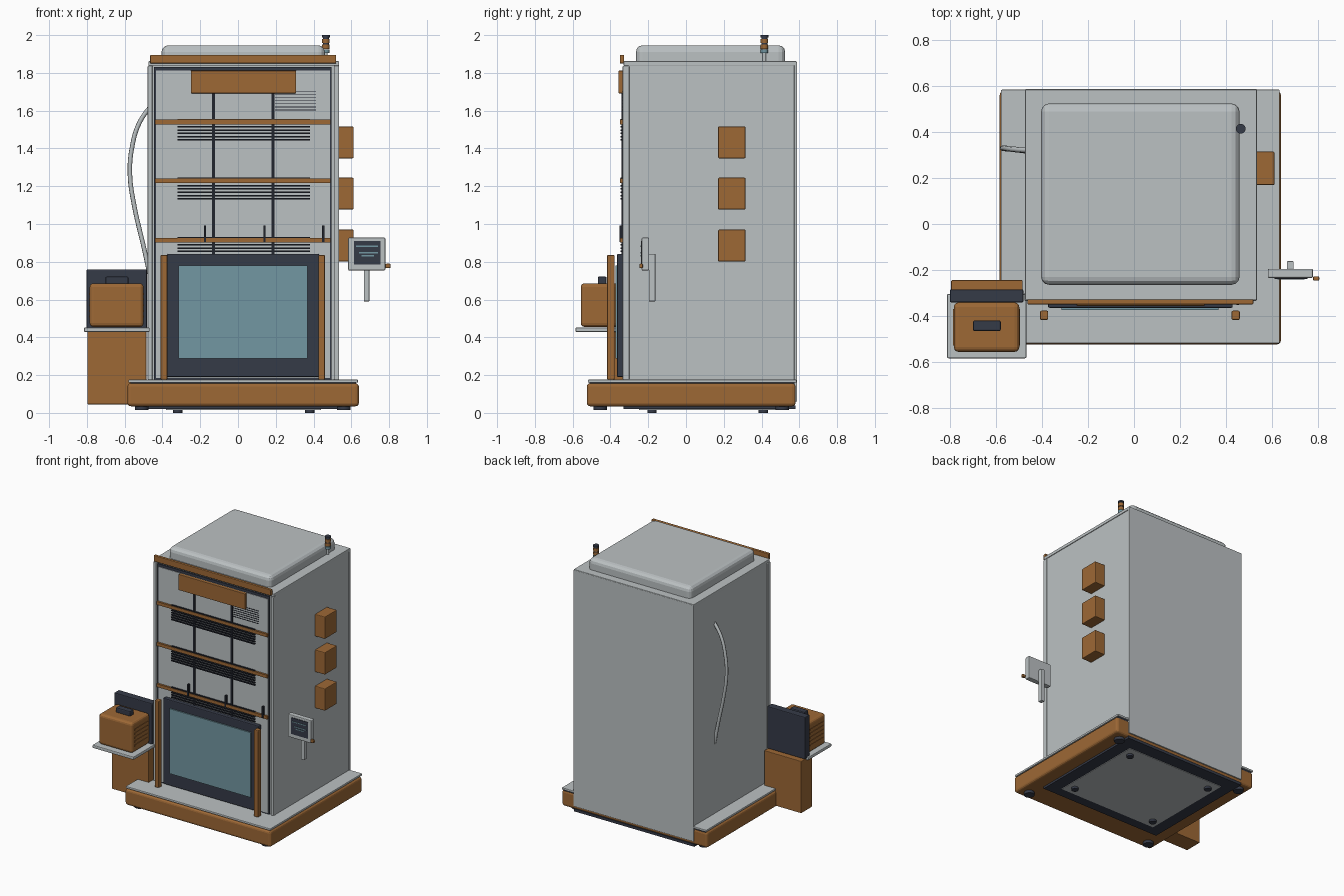
import bpy, math

def mat(name, rgb):
    m = bpy.data.materials.new(name)
    m.diffuse_color = (*rgb, 1)
    return m

GREY = mat("pale_grey", (0.50, 0.535, 0.545))
BROWN = mat("copper_brown", (0.34, 0.14, 0.036))
DARK = mat("dark_slate", (0.036, 0.043, 0.064))
BLACK = mat("near_black", (0.015, 0.018, 0.027))
GLASS = mat("teal_glass", (0.17, 0.31, 0.36))

def finish(ob, name, m, bevel=0, seg=2):
    ob.name = name
    ob.data.materials.append(m)
    if bevel:
        b = ob.modifiers.new("bevel", 'BEVEL')
        b.width, b.segments = bevel, seg
    return ob

def box(name, x, y, z, m, bevel=0, seg=2):
    """Box from (min, max) ranges."""
    bpy.ops.mesh.primitive_cube_add(size=1, location=[(a + b) / 2 for a, b in (x, y, z)])
    ob = bpy.context.object
    ob.scale = [b - a for a, b in (x, y, z)]
    bpy.ops.object.transform_apply(location=False, rotation=False, scale=True)
    return finish(ob, name, m, bevel, seg)

def cyl(name, x, y, z0, z1, r, m, n=20):
    bpy.ops.mesh.primitive_cylinder_add(vertices=n, radius=r, depth=z1 - z0, location=(x, y, (z0 + z1) / 2))
    ob = finish(bpy.context.object, name, m)
    bpy.ops.object.shade_smooth_by_angle()
    return ob

# Base, top plate and underside
box("base", (-0.585, 0.64), (-0.525, 0.58), (0.035, 0.157), BROWN, 0.018, 3)
box("base_plate", (-0.58, 0.635), (-0.52, 0.585), (0.16, 0.176), GREY, 0.004)
box("base_gap", (-0.57, 0.625), (-0.51, 0.575), (0.15, 0.165), DARK)
box("underside_frame", (-0.475, 0.535), (-0.33, 0.58), (0.02, 0.04), DARK)
box("underside_panel", (-0.38, 0.44), (-0.25, 0.48), (0.016, 0.03), GREY)
for x in (-0.51, 0.56):
    for y in (-0.455, 0.51):
        cyl("outer_foot", x, y, 0.014, 0.045, 0.036, DARK)
for x in (-0.32, 0.38):
    for y in (-0.18, 0.41):
        cyl("inner_foot", x, y, 0.0, 0.025, 0.025, DARK)

# Cabinet shell
box("cabinet", (-0.47, 0.53), (-0.32, 0.575), (0.17, 1.86), GREY, 0.004)
box("roof", (-0.475, 0.535), (-0.33, 0.585), (1.838, 1.862), GREY, 0.004)
box("back_panel", (-0.475, 0.535), (0.572, 0.588), (0.06, 1.858), GREY, 0.004)
for x in ((-0.478, -0.453), (0.508, 0.535)):
    box("front_column", x, (-0.335, -0.3), (0.176, 1.838), GREY, 0.004)
box("front_surround", (-0.445, 0.495), (-0.331, -0.31), (0.176, 1.832), DARK)
box("front_panel", (-0.435, 0.487), (-0.335, -0.32), (0.185, 1.812), GREY)
box("top_trim", (-0.465, 0.52), (-0.35, -0.328), (1.85, 1.896), BROWN, 0.004)
box("sign_board", (-0.25, 0.308), (-0.357, -0.33), (1.692, 1.812), BROWN, 0.003)

# Roof lid with soft edges
box("roof_lid", (-0.405, 0.46), (-0.265, 0.525), (1.80, 1.946), GREY, 0.035, 3)

# Stacked signal beacon
for z0, z1, r, m in ((1.86, 1.905, 0.009, GREY), (1.905, 1.925, 0.02, GLASS), (1.927, 1.95, 0.02, BROWN),
                     (1.95, 1.957, 0.016, DARK), (1.957, 1.98, 0.02, BROWN), (1.98, 1.988, 0.016, DARK),
                     (1.988, 2.0, 0.021, DARK)):
    cyl("beacon_ring", 0.465, 0.415, z0, z1, r, m)

# Front rails, shelves, slatted racks and hooks
for x in (-0.13, 0.185):
    box("vertical_rail", (x - 0.008, x + 0.008), (-0.341, -0.33), (0.2, 1.70), BLACK)
for z in (1.54, 1.228, 0.915):
    box("shelf_bar", (-0.44, 0.49), (-0.35, -0.33), (z - 0.012, z + 0.012), BROWN)
    for i in range(7):
        h = z + 0.013 - i * 0.0175 - (0.003 if i else 0)
        box("rack_slat", (-0.32, 0.38), (-0.346, -0.33), (h - 0.004, h + 0.004), BLACK)
for i in range(7):
    box("vent_slit", (0.195, 0.412), (-0.338, -0.33), (1.602 + i * 0.016, 1.606 + i * 0.016), BLACK)
for x in (-0.175, 0.14, 0.452):
    box("hook", (x - 0.006, x + 0.006), (-0.352, -0.33), (0.905, 0.992), BLACK)

# Window door and its side posts
box("window_frame", (-0.375, 0.43), (-0.365, -0.33), (0.19, 0.842), DARK, 0.006)
box("window_glass", (-0.315, 0.368), (-0.374, -0.36), (0.287, 0.78), GLASS)
for x in (-0.392, 0.443):
    box("door_post", (x - 0.018, x + 0.018), (-0.418, -0.378), (0.176, 0.836), BROWN, 0.006)

# Right side boxes
for z in (0.802, 1.077, 1.348):
    box("side_box", (0.52, 0.612), (0.17, 0.315), (z, z + 0.168), BROWN, 0.005)

# Control screen on its arm
box("screen_arm", (0.666, 0.696), (-0.197, -0.162), (0.59, 0.842), GREY, 0.004)
box("screen_case", (0.583, 0.78), (-0.235, -0.195), (0.754, 0.928), GREY, 0.006)
box("screen_face", (0.613, 0.755), (-0.239, -0.23), (0.785, 0.91), DARK)
for x0, x1, z in ((0.625, 0.742, 0.882), (0.64, 0.742, 0.848), (0.655, 0.72, 0.832)):
    box("screen_line", (x0, x1), (-0.242, -0.235), (z - 0.003, z + 0.003), GLASS)
box("screen_knob", (0.78, 0.808), (-0.247, -0.228), (0.766, 0.79), BROWN, 0.006)

# Left stand, shelf, backrest and ribbed case
box("stand", (-0.797, -0.485), (-0.38, -0.245), (0.045, 0.44), BROWN, 0.004)
box("stand_shelf", (-0.815, -0.468), (-0.585, -0.305), (0.428, 0.452), GREY, 0.006)
box("stand_backrest", (-0.802, -0.482), (-0.342, -0.285), (0.44, 0.76), DARK, 0.006)
box("case", (-0.785, -0.5), (-0.557, -0.342), (0.455, 0.686), BROWN, 0.02, 3)
for i in range(5):
    z = 0.51 + i * 0.03
    box("case_rib", (-0.788, -0.497), (-0.53, -0.37), (z - 0.005, z + 0.005), BROWN)
box("case_handle", (-0.702, -0.58), (-0.467, -0.42), (0.68, 0.722), DARK, 0.008)

# Curved hose on the left side
cu = bpy.data.curves.new("hose", 'CURVE')
cu.dimensions = '3D'
cu.bevel_depth, cu.bevel_resolution, cu.resolution_u = 0.012, 2, 6
sp = cu.splines.new('BEZIER')
pts = [(-0.44, 0.32, 1.65), (-0.52, 0.325, 1.54), (-0.562, 0.33, 1.4), (-0.572, 0.33, 1.26),
       (-0.55, 0.328, 1.1), (-0.495, 0.322, 0.86), (-0.44, 0.315, 0.6)]
sp.bezier_points.add(len(pts) - 1)
for p, c in zip(sp.bezier_points, pts):
    p.co = c
    p.handle_left_type = p.handle_right_type = 'AUTO'
hose = bpy.data.objects.new("hose", cu)
cu.materials.append(GREY)
bpy.context.collection.objects.link(hose)
